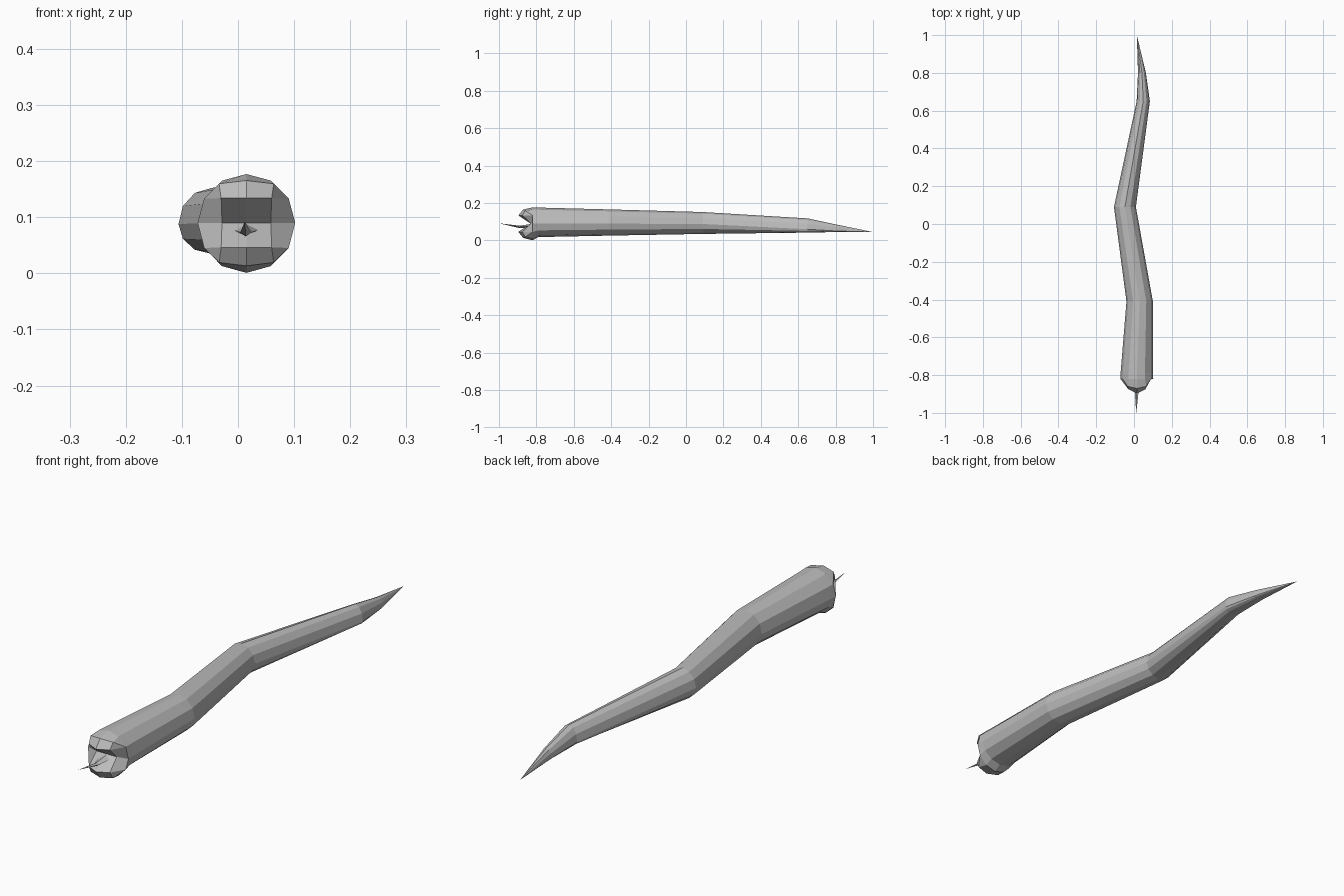
import bpy, bmesh, math
from mathutils import Vector

cube = bpy.data.objects.get("Cube")
if cube:
    bpy.data.objects.remove(cube)

grey = bpy.data.materials.new("plain grey")
grey.use_nodes = True
colour = (0.5, 0.5, 0.5, 1)
grey.diffuse_color = colour
grey.node_tree.nodes["Principled BSDF"].inputs["Base Color"].default_value = colour

SIDES = 12
CX, MID, R = 0.015, 0.09, 0.087


def finish(bm, name):
    bmesh.ops.remove_doubles(bm, verts=bm.verts, dist=0.0005)
    bmesh.ops.recalc_face_normals(bm, faces=bm.faces)
    mesh = bpy.data.meshes.new(name)
    bm.to_mesh(mesh)
    bm.free()
    mesh.materials.append(grey)
    obj = bpy.data.objects.new(name, mesh)
    bpy.context.collection.objects.link(obj)
    return obj


def ring(y, cx, rx, mid, up, down, sides=SIDES):
    """Cross-section with separate upper and lower heights."""
    pts = []
    for i in range(sides):
        a = math.tau * i / sides
        s = math.sin(a)
        pts.append(Vector((cx + rx * math.cos(a), y, mid + s * (up if s > 0 else down))))
    return pts


def bridge(bm, row_a, row_b, closed=False):
    """Join two equal rows of points, skipping collapsed corners."""
    n = len(row_a)
    for i in range(n if closed else n - 1):
        j = (i + 1) % n
        corners = []
        for p in (row_a[i], row_a[j], row_b[j], row_b[i]):
            if all((p - q).length > 0.0005 for q in corners):
                corners.append(p)
        if len(corners) > 2:
            bm.faces.new([bm.verts.new(p) for p in corners])


# Body and tail: y, centre x, half width, middle z, height above, depth below
sections = [
    (-0.82, CX, R, MID, 0.087, 0.089),
    (-0.79, CX, 0.086, MID, 0.086, 0.072),
    (-0.41, 0.030, 0.070, 0.09, 0.076, 0.064),
    (0.09, -0.048, 0.058, 0.088, 0.064, 0.053),
    (0.65, 0.049, 0.035, 0.060, 0.058, 0.018),
    (0.80, 0.042, 0.021, 0.051, 0.035, 0.006),
    (1.00, 0.015, 0.0, 0.045, 0.0, 0.0),
]
bm = bmesh.new()
rings = [ring(*s) for s in sections]
for a, b in zip(rings, rings[1:]):
    bridge(bm, a, b, closed=True)

# Jaws: rounded lips over a wedge-shaped open mouth
neck = rings[0]
hinge_y = -0.83
for side in (1, -1):
    rim = [neck[(side * k) % SIDES] for k in range(1, 6)]
    lip = [rim[0].copy()]
    for x, y in ((0.045, -0.875), (0, -0.897), (-0.045, -0.875)):
        lip.append(Vector((CX + x, y, MID + side * 0.044)))
    lip.append(rim[-1].copy())
    middle = []
    for a, b in zip(rim, lip):
        p = (a + b) / 2
        if (a - b).length > 0.001:
            p.y -= 0.012
            p.z += side * 0.010
            p.x = CX + (p.x - CX) * 1.1
        middle.append(p)
    bridge(bm, rim, middle)
    bridge(bm, middle, lip)
    # Mouth lining runs back to the hinge line
    hinge = [Vector((CX + R * (1 - k / 2), hinge_y, MID)) for k in range(5)]
    hinge[0], hinge[-1] = neck[0], neck[6]
    bridge(bm, lip, hinge)
finish(bm, "snake_body")

# Tongue: tapered spike rising from the mouth floor
tongue = bmesh.new()
spike = [
    ring(-0.83, CX, 0.024, 0.078, 0.010, 0.010, 4),
    ring(-0.89, 0.014, 0.010, 0.073, 0.006, 0.007, 4),
    ring(-1.00, 0.012, 0.0, 0.092, 0.0, 0.0, 4),
]
for a, b in zip(spike, spike[1:]):
    bridge(tongue, a, b, closed=True)
finish(tongue, "tongue")
